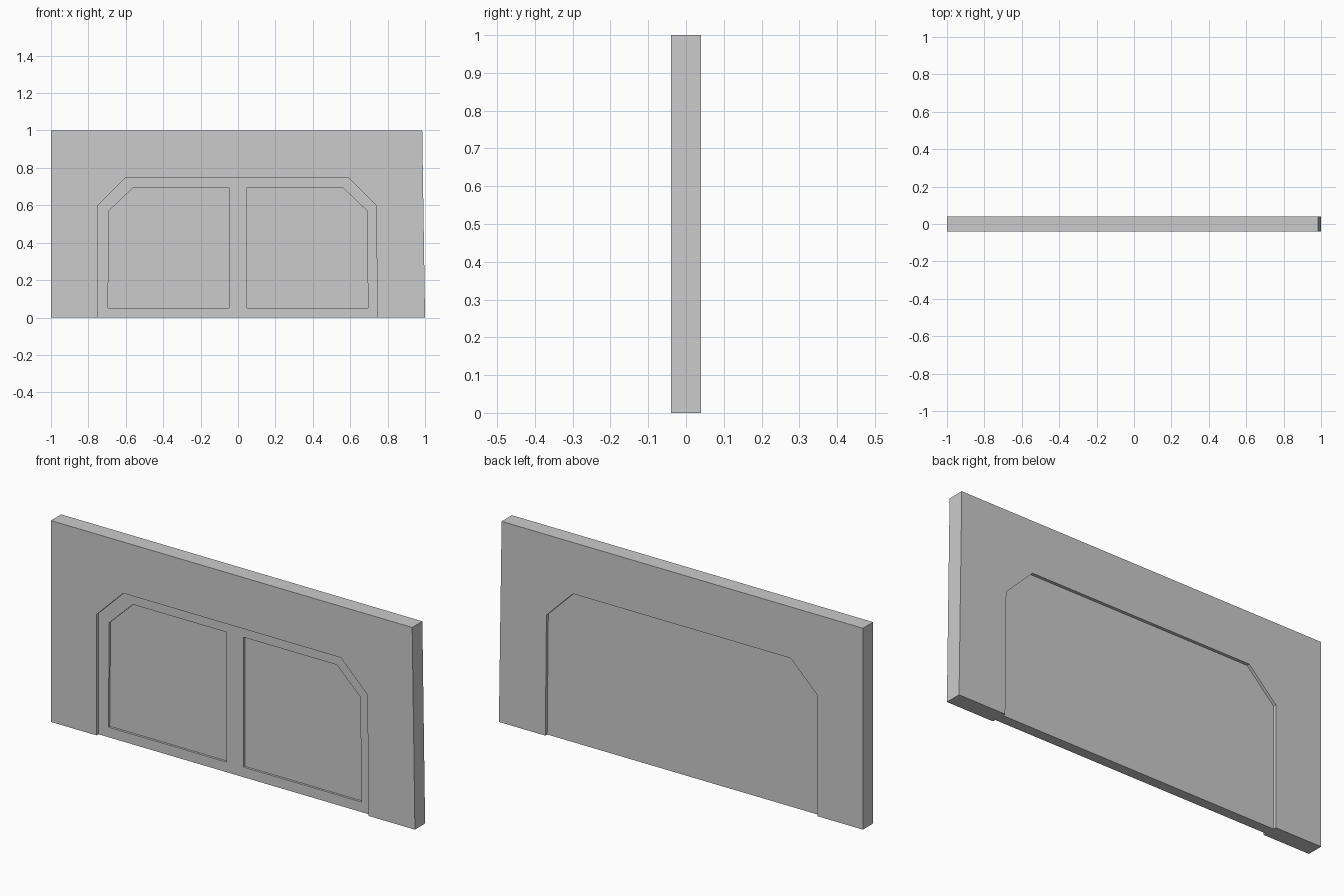
import bpy, bmesh

if "Cube" in bpy.data.objects:
    bpy.data.objects.remove(bpy.data.objects["Cube"])


def prism(name, outline, y0, y1):
    """Extrude an (x, z) outline along y from y0 to y1."""
    bm = bmesh.new()
    face = bm.faces.new([bm.verts.new((x, y0, z)) for x, z in outline])
    out = bmesh.ops.extrude_face_region(bm, geom=[face])
    moved = [v for v in out["geom"] if isinstance(v, bmesh.types.BMVert)]
    bmesh.ops.translate(bm, verts=moved, vec=(0, y1 - y0, 0))
    bmesh.ops.recalc_face_normals(bm, faces=bm.faces[:])
    mesh = bpy.data.meshes.new(name)
    bm.to_mesh(mesh)
    bm.free()
    obj = bpy.data.objects.new(name, mesh)
    bpy.context.collection.objects.link(obj)
    return obj


def carve(target, cutter):
    """Subtract the cutter from the target and remove it."""
    mod = target.modifiers.new(cutter.name, 'BOOLEAN')
    mod.operation = 'DIFFERENCE'
    mod.solver = 'EXACT'
    mod.object = cutter
    cutter.hide_render = True
    bpy.context.view_layer.objects.active = target
    bpy.ops.object.modifier_apply(modifier=mod.name)
    bpy.data.objects.remove(cutter)


# Wall slab, right end leaning in slightly
wall = prism("wall_with_door", [(-1, 0), (1, 0), (0.985, 1), (-1, 1)], -0.04, 0.04)

# Chamfered doorway recess on both faces, open at the bottom
doorway = [(-0.75, -0.1), (0.746, -0.1), (0.745, 0), (0.739, 0.6),
           (0.593, 0.745), (-0.603, 0.745), (-0.75, 0.6)]
for name, y0, y1 in (("front_recess", -0.1, -0.025), ("back_recess", 0.025, 0.1)):
    carve(wall, prism(name, doorway, y0, y1))

# Two shallow door panels in the front, mirrored about the middle
panel = [(0.047, 0.05), (0.695, 0.05), (0.69, 0.57), (0.56, 0.695), (0.047, 0.695)]
for side in (-1, 1):
    carve(wall, prism("door_panel", [(side * x, z) for x, z in panel], -0.1, -0.014))
